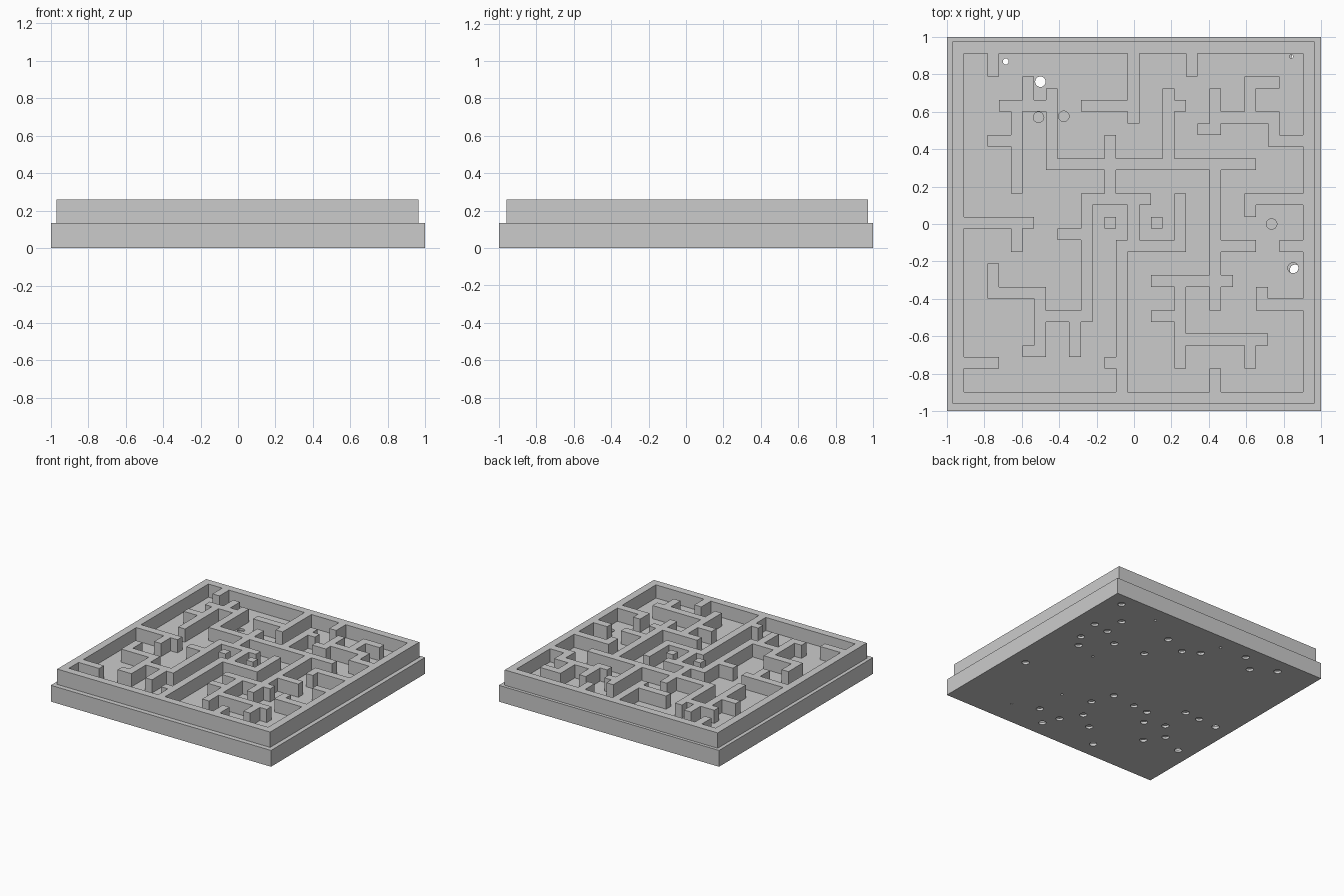
import bpy, bmesh, math
from mathutils import Matrix

if "Cube" in bpy.data.objects:
    bpy.data.objects.remove(bpy.data.objects["Cube"])

N, X0, Y0, STEP = 31, -0.97, -0.96, 0.0624
Z_TRAY, Z_FLOOR, Z_TOP = 0.134, 0.152, 0.26


def to_object(name, bm):
    mesh = bpy.data.meshes.new(name)
    bm.to_mesh(mesh)
    bm.free()
    ob = bpy.data.objects.new(name, mesh)
    bpy.context.collection.objects.link(ob)
    return ob


def walls(name, xs, ys, cells, z0, z1):
    """Extrude a set of grid cells into one clean wall solid."""
    bm = bmesh.new()
    verts = {}

    def v(i, j):
        if (i, j) not in verts:
            verts[i, j] = bm.verts.new((xs[i], ys[j], z0))
        return verts[i, j]

    for i, j in sorted(cells):
        bm.faces.new((v(i, j), v(i + 1, j), v(i + 1, j + 1), v(i, j + 1)))
    up = bmesh.ops.extrude_face_region(bm, geom=bm.faces[:], use_keep_orig=True)["geom"]
    for e in up:
        if isinstance(e, bmesh.types.BMVert):
            e.co.z = z1
    bmesh.ops.recalc_face_normals(bm, faces=bm.faces[:])
    bmesh.ops.dissolve_limit(bm, angle_limit=0.01, verts=bm.verts[:], edges=bm.edges[:])
    return to_object(name, bm)


def plate(name, x0, x1, y0, y1, z0, z1, holes):
    """Flat slab with round holes (x, y, radius) drilled through."""
    bm = bmesh.new()
    bmesh.ops.create_cube(bm, size=1, matrix=Matrix.Translation(
        ((x0 + x1) / 2, (y0 + y1) / 2, (z0 + z1) / 2)) @ Matrix.Diagonal((x1 - x0, y1 - y0, z1 - z0, 1)))
    ob = to_object(name, bm)
    bm = bmesh.new()
    for x, y, r in holes:
        bmesh.ops.create_cone(bm, cap_ends=True, segments=24, radius1=r, radius2=r, depth=0.1,
                              matrix=Matrix.Translation((x, y, (z0 + z1) / 2)))
    cutter = to_object(name + "_cutter", bm)
    cutter.hide_render = True
    mod = ob.modifiers.new("holes", 'BOOLEAN')
    mod.operation, mod.solver, mod.object = 'DIFFERENCE', 'EXACT', cutter
    bpy.context.view_layer.objects.active = ob
    bpy.ops.object.modifier_apply(modifier=mod.name)
    bpy.data.objects.remove(cutter)
    return ob


# Maze walls: vertical runs (column, first row, last row)
columns = [(3, 28, 29), (15, 24, 29), (20, 28, 29), (22, 23, 26), (25, 24, 27), (27, 22, 24),
           (25, 16, 17), (26, 8, 9), (22, 1, 2), (14, 1, 13), (11, 7, 17), (13, 17, 22),
           (15, 13, 17), (19, 13, 17), (22, 8, 20), (19, 3, 10), (25, 3, 5), (8, 20, 26),
           (6, 25, 27), (5, 18, 25), (18, 20, 26), (5, 13, 15), (3, 9, 11), (7, 4, 9), (10, 4, 7)]
# Maze walls: horizontal runs (row, first column, last column)
rows = [(25, 11, 15), (23, 21, 22), (24, 22, 27), (27, 25, 27), (22, 27, 29), (17, 25, 29),
        (13, 28, 29), (8, 26, 29), (3, 13, 14), (17, 11, 16), (13, 14, 19), (20, 8, 25),
        (13, 22, 25), (10, 17, 23), (7, 17, 19), (5, 19, 26), (25, 4, 8), (22, 3, 5),
        (25, 18, 19), (15, 1, 6), (14, 9, 11), (3, 1, 3), (9, 3, 7), (4, 6, 7), (7, 7, 11),
        (15, 13, 13), (15, 17, 17)]
cells = {(c, r) for c, a, b in columns for r in range(a, b + 1)}
cells |= {(c, r) for r, a, b in rows for c in range(a, b + 1)}
cells |= {(i, j) for i in range(N) for j in range(N) if i in (0, N - 1) or j in (0, N - 1)}
xs = [X0 + STEP * i for i in range(N + 1)]
ys = [Y0 + STEP * i for i in range(N + 1)]
walls("maze_walls", xs, ys, cells, Z_FLOOR, Z_TOP)

# Upper maze floor with drop holes
R = 0.028
upper = [(-.51, .57, R), (-.375, .575, R), (.735, 0, R), (-.5, .76, R), (.85, -.235, R),
         (-.685, .868, .016), (.84, .895, .01)]
plate("upper_floor", xs[0], xs[-1], ys[0], ys[-1], Z_TRAY, Z_FLOOR, upper)

# Lower tray: rim and drilled floor
edge = [-1, -0.93, 0.93, 1]
ring = {(i, j) for i in range(3) for j in range(3)} - {(1, 1)}
walls("base_rim", edge, edge, ring, 0.02, Z_TRAY)
full_holes = [(.87, .89), (.70, .69), (.83, .53), (.69, .51), (.79, .32), (.72, .21), (.53, .40),
              (.26, .43), (.26, .71), (.065, .64), (-.06, .71), (-.36, .88), (-.5, .76), (-.68, .87),
              (.86, -.245), (.33, -.71), (.18, -.86), (.12, -.73), (.02, -.57), (-.13, -.68),
              (-.32, -.86), (.10, -.38), (.03, -.20), (-.185, -.22), (-.32, -.23), (-.40, -.36),
              (-.56, -.30), (-.55, -.05), (-.69, -.06), (-.86, -.07), (-.67, -.43), (-.57, -.57),
              (-.87, -.52)]
small_holes = [(-.12, .87), (.52, .87), (.53, .15), (.54, -.79), (.34, -.44)]
lower = [(x, y, R) for x, y in full_holes] + [(x, y, .01) for x, y in small_holes]
plate("base_floor", -1, 1, -1, 1, 0, 0.02, lower)
